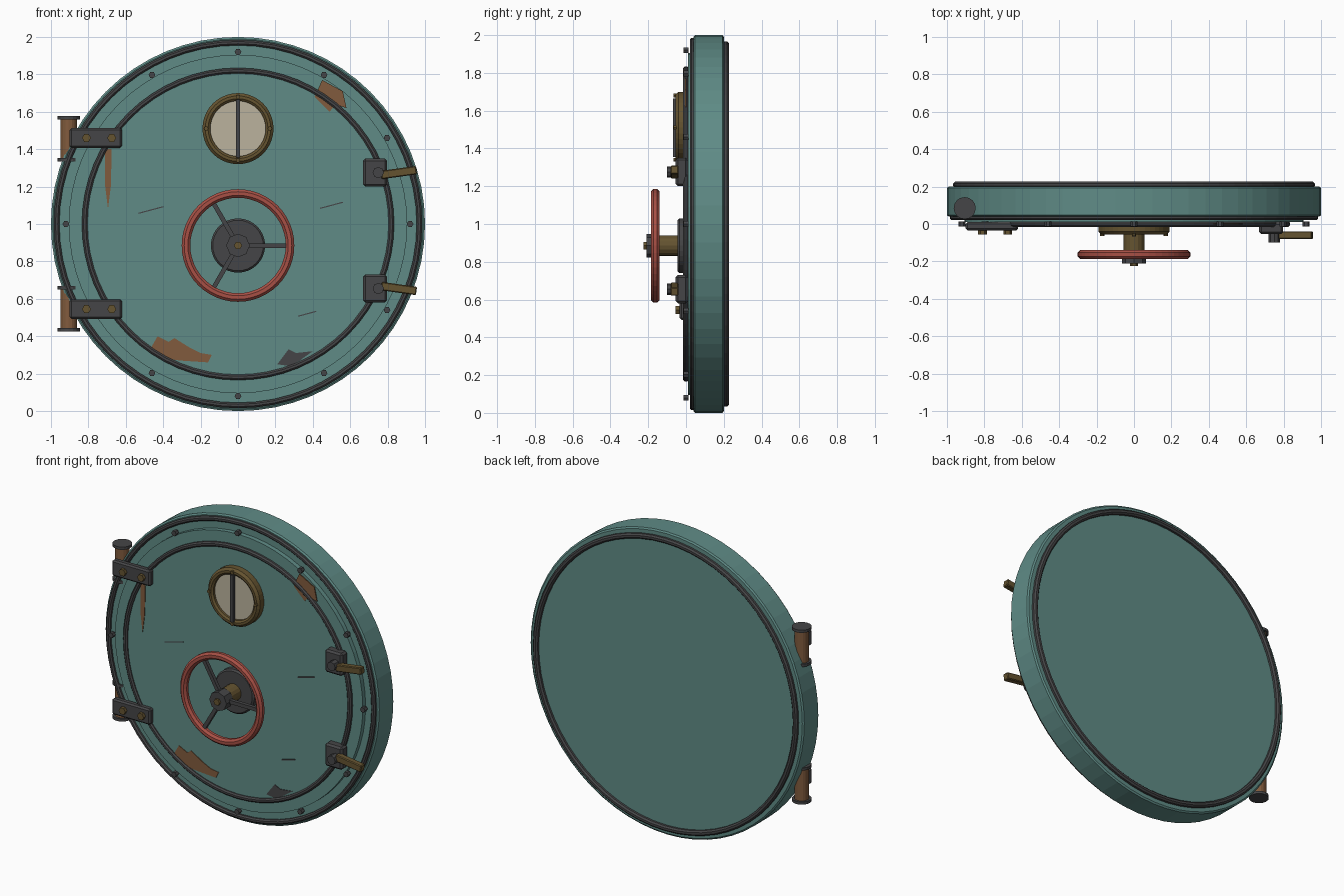
import bpy, bmesh
from math import cos, sin, pi, radians
from mathutils import Matrix

if "Cube" in bpy.data.objects:
    bpy.data.objects.remove(bpy.data.objects["Cube"])


def material(name, rgb):
    m = bpy.data.materials.new(name)
    m.use_nodes = True
    m.diffuse_color = (*rgb, 1)
    m.node_tree.nodes["Principled BSDF"].inputs["Base Color"].default_value = (*rgb, 1)
    return m


TEAL = material("teal paint", (0.115, 0.26, 0.24))
IRON = material("dark iron", (0.06, 0.06, 0.063))
RED = material("red paint", (0.39, 0.08, 0.06))
RUST = material("rust", (0.22, 0.105, 0.047))
BRASS = material("aged brass", (0.13, 0.088, 0.03))
GLASS = material("cream glass", (0.5, 0.45, 0.34))


def finish(name, bm, mat):
    bmesh.ops.recalc_face_normals(bm, faces=bm.faces)
    mesh = bpy.data.meshes.new(name)
    bm.to_mesh(mesh)
    bm.free()
    mesh.materials.append(mat)
    ob = bpy.data.objects.new(name, mesh)
    bpy.context.collection.objects.link(ob)
    return ob


def lathe(name, profile, x, z, mat, seg=64, closed=False):
    """Turn (radius, y) points around a front-to-back axis."""
    bm = bmesh.new()
    rings = []
    for r, y in profile:
        rings.append([bm.verts.new((x + r * cos(2 * pi * i / seg), y,
                                    z + r * sin(2 * pi * i / seg))) for i in range(seg)])
    pairs = list(zip(rings, rings[1:]))
    if closed:
        pairs.append((rings[-1], rings[0]))
    else:
        bm.faces.new(rings[0])
        bm.faces.new(rings[-1])
    for a, b in pairs:
        for i in range(seg):
            j = (i + 1) % seg
            bm.faces.new((a[i], a[j], b[j], b[i]))
    return finish(name, bm, mat)


def ring(name, major, minor, y, x, z, mat, sides=8, seg=64):
    section = [(major + minor * cos(2 * pi * (k + 0.5) / sides),
                y + minor * sin(2 * pi * (k + 0.5) / sides)) for k in range(sides)]
    return lathe(name, section, x, z, mat, seg, closed=True)


def stud(name, r, y0, y1, x, z, mat, seg=6):
    return lathe(name, [(r, y0), (r, y1)], x, z, mat, seg)


def box(name, size, centre, mat, tilt=0, bevel=0.0):
    bm = bmesh.new()
    bmesh.ops.create_cube(bm, size=1)
    bm.transform(Matrix.Translation(centre) @ Matrix.Rotation(-tilt, 4, 'Y')
                 @ Matrix.Diagonal((*size, 1)))
    if bevel:
        bmesh.ops.bevel(bm, geom=bm.edges[:], offset=bevel, segments=1, affect='EDGES')
    return finish(name, bm, mat)


def post(name, r, z0, z1, x, y, mat, seg=16):
    bm = bmesh.new()
    bmesh.ops.create_cone(bm, cap_ends=True, segments=seg, radius1=r, radius2=r, depth=z1 - z0)
    bm.transform(Matrix.Translation((x, y, (z0 + z1) / 2)))
    return finish(name, bm, mat)


def patch(name, outline, mat):
    """Thin worn-paint plate on the door face."""
    bm = bmesh.new()
    front = [bm.verts.new((x, -0.004, z)) for x, z in outline]
    back = [bm.verts.new((x, 0.002, z)) for x, z in outline]
    bm.faces.new(front)
    bm.faces.new(back)
    for i in range(len(front)):
        j = (i + 1) % len(front)
        bm.faces.new((front[i], front[j], back[j], back[i]))
    return finish(name, bm, mat)


# Door body, stepped front plate and inner panel
lathe("door_body", [(0.99, 0.04), (1, 0.047), (1, 0.193), (0.99, 0.2)], 0, 1, TEAL)
lathe("front_plate", [(0.905, 0.01), (0.905, 0.05)], 0, 1, TEAL)
lathe("inner_panel", [(0.82, 0.0), (0.82, 0.02)], 0, 1, TEAL)

# Seal rings
ring("outer_seal", 0.97, 0.016, 0.035, 0, 1, IRON)
ring("inner_seal", 0.82, 0.016, 0.0, 0, 1, IRON)
ring("back_seal", 0.95, 0.018, 0.21, 0, 1, IRON)

# Rim bolts
for k in range(12):
    a = k * pi / 6
    stud("rim_bolt", 0.018, -0.014, 0.014, 0.92 * cos(a), 1 + 0.92 * sin(a), IRON)

# Porthole
PZ = 1.51
lathe("porthole_frame", [(0.19, 0.01), (0.19, -0.04), (0.175, -0.055), (0.16, -0.055),
                         (0.148, -0.045), (0.148, 0.01)], 0, PZ, BRASS, 40, closed=True)
stud("porthole_glass", 0.15, -0.03, 0.0, 0, PZ, GLASS, 40)
box("porthole_bar", (0.02, 0.022, 0.31), (0, -0.057, PZ), IRON)
for k in range(4):
    a = k * pi / 2
    stud("porthole_bolt", 0.012, -0.065, -0.05, 0.17 * cos(a), PZ + 0.17 * sin(a), BRASS)

# Hand wheel
WZ = 0.885
lathe("wheel_base", [(0.145, 0.01), (0.145, -0.035), (0.135, -0.045)], 0, WZ, IRON, 32)
stud("wheel_shaft", 0.055, -0.15, -0.04, 0, WZ, BRASS, 16)
stud("wheel_hub", 0.063, -0.21, -0.14, 0, WZ, IRON, 8)
stud("wheel_nut", 0.022, -0.225, -0.2, 0, WZ, BRASS)
ring("wheel_rim", 0.278, 0.025, -0.163, 0, WZ, RED, seg=48)
for k in range(3):
    a = k * 2 * pi / 3
    box("wheel_spoke", (0.23, 0.024, 0.024),
        (0.155 * cos(a), -0.163, WZ + 0.155 * sin(a)), IRON, a)

# Hinges
for z, low in ((1.46, 1.335), (0.545, 0.425)):
    post("hinge_barrel", 0.045, low + 0.01, low + 0.235, -0.905, 0.085, RUST)
    for cap in (low, low + 0.225):
        post("hinge_cap", 0.059, cap, cap + 0.018, -0.905, 0.085, IRON)
    box("hinge_strap", (0.28, 0.045, 0.105), (-0.76, -0.012, z), IRON, bevel=0.01)
    for x in (-0.81, -0.675):
        stud("hinge_bolt", 0.024, -0.055, -0.03, x, z, BRASS)

# Latches
for z, tilt in ((1.275, 8), (0.655, -8)):
    box("latch_block", (0.128, 0.065, 0.15), (0.733, -0.022, z), IRON, bevel=0.012)
    stud("latch_pivot", 0.03, -0.1, -0.04, 0.75, z, IRON, 8)
    box("latch_handle", (0.19, 0.042, 0.045), (0.86, -0.06, z), BRASS, radians(tilt), 0.005)

# Worn patches and scratches
patch("rust_upper", [(0.41, 1.68), (0.45, 1.77), (0.56, 1.71), (0.58, 1.62),
                     (0.52, 1.64), (0.49, 1.6)], RUST)
patch("rust_side", [(-0.71, 1.4), (-0.675, 1.4), (-0.68, 1.2), (-0.695, 1.08),
                    (-0.71, 1.2)], RUST)
patch("rust_lower", [(-0.47, 0.33), (-0.43, 0.4), (-0.37, 0.37), (-0.34, 0.39), (-0.26, 0.34),
                     (-0.2, 0.31), (-0.14, 0.3), (-0.16, 0.26), (-0.31, 0.27),
                     (-0.38, 0.28)], RUST)
patch("bare_metal", [(0.21, 0.25), (0.27, 0.33), (0.31, 0.31), (0.4, 0.32),
                     (0.33, 0.27), (0.28, 0.24)], IRON)
for x, z, length in ((-0.465, 1.075, 0.14), (0.5, 1.1, 0.125), (0.37, 0.52, 0.1)):
    box("scratch", (length, 0.006, 0.006), (x, -0.002, z), IRON, radians(15))
